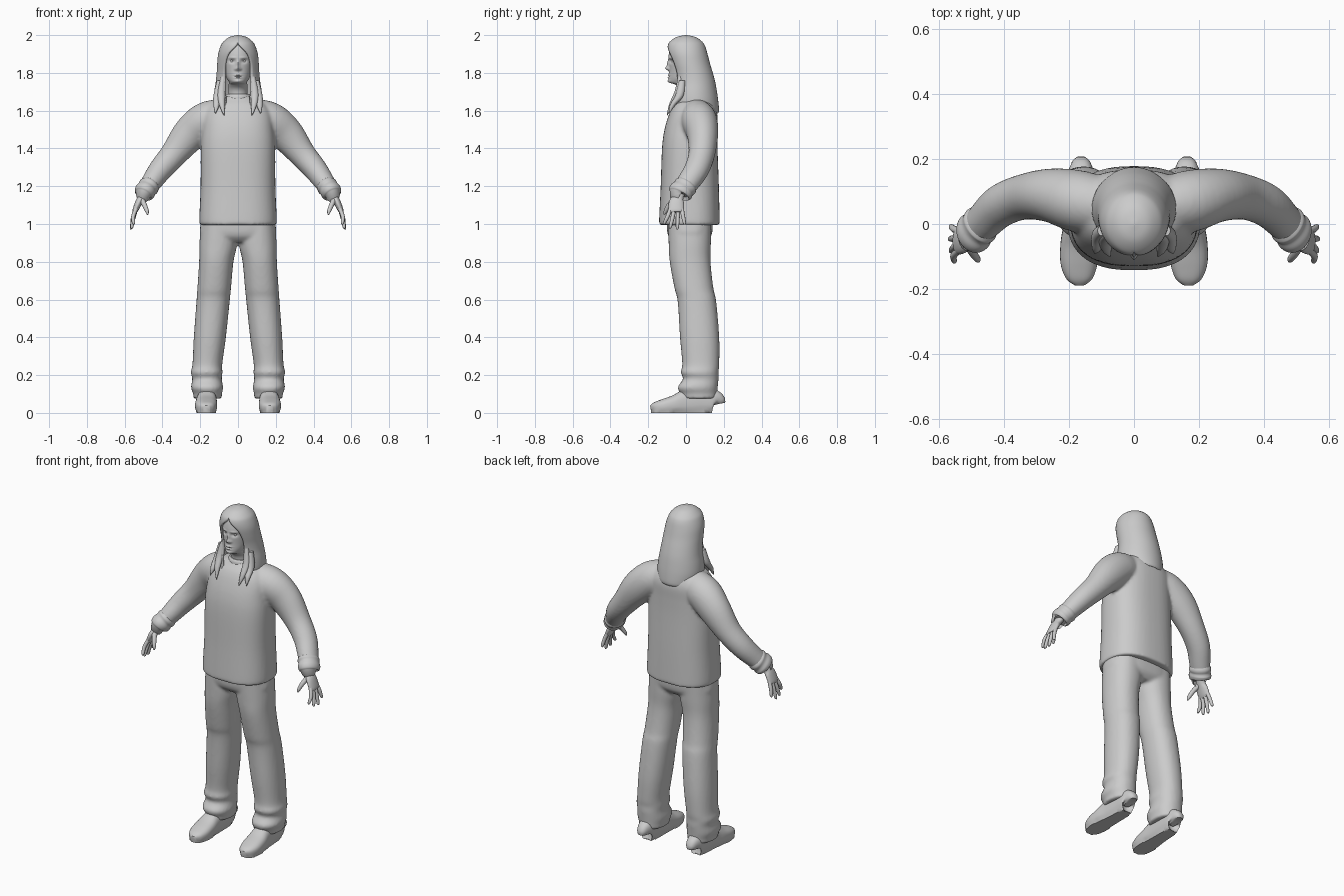
import bpy, bmesh
from math import sin, cos, pi, exp, copysign, radians
from mathutils import Vector


def smooth_rows(rows, steps):
    """Catmull-Rom interpolation through rows of equal length."""
    out = []
    for i in range(len(rows) - 1):
        a, b, c, d = (rows[max(0, min(len(rows) - 1, i + k))] for k in (-1, 0, 1, 2))
        for s in range(steps):
            t = s / steps
            out.append([0.5 * (2 * q + (r - p) * t + (2 * p - 5 * q + 4 * r - u) * t * t
                               + (3 * q - p - 3 * r + u) * t ** 3)
                        for p, q, r, u in zip(a, b, c, d)])
    return out + [list(rows[-1])]


def sweep(bm, rows, ref=None, seg=32, steps=5, power=2.0):
    """Skin superellipse rings (x, y, z, ra, rb). No ref: flat rings; ref: ra lies along ref."""
    pts = smooth_rows(rows, steps)
    rings = []
    for i, (x, y, z, ra, rb) in enumerate(pts):
        u, v = Vector((1, 0, 0)), Vector((0, 1, 0))
        if ref:
            t = (Vector(pts[min(i + 1, len(pts) - 1)][:3]) - Vector(pts[max(i - 1, 0)][:3])).normalized()
            u = (Vector(ref) - t * t.dot(Vector(ref))).normalized()
            v = t.cross(u)
        ring = []
        for k in range(seg):
            c, s = cos(2 * pi * k / seg), sin(2 * pi * k / seg)
            c, s = (copysign(abs(w) ** (2 / power), w) for w in (c, s))
            ring.append(bm.verts.new(Vector((x, y, z)) + u * (ra * c) + v * (rb * s)))
        rings.append(ring)
    for a, b in zip(rings, rings[1:]):
        for k in range(seg):
            bm.faces.new((a[k], a[(k + 1) % seg], b[(k + 1) % seg], b[k]))
    bm.faces.new(rings[0])
    bm.faces.new(rings[-1])


def finish(name, bm, mirror=False, voxel=0, thick=0):
    bmesh.ops.recalc_face_normals(bm, faces=bm.faces)
    me = bpy.data.meshes.new(name)
    bm.to_mesh(me)
    bm.free()
    ob = bpy.data.objects.new(name, me)
    bpy.context.collection.objects.link(ob)
    bpy.ops.object.select_all(action='DESELECT')
    bpy.context.view_layer.objects.active = ob
    ob.select_set(True)
    bpy.ops.object.shade_smooth_by_angle(angle=radians(50))
    if mirror:
        ob.modifiers.new("mirror", 'MIRROR')
    if thick:
        m = ob.modifiers.new("thickness", 'SOLIDIFY')
        m.thickness, m.offset = thick, -1
    if voxel:
        m = ob.modifiers.new("fuse", 'REMESH')
        m.mode, m.voxel_size, m.use_smooth_shade = 'VOXEL', voxel, True
        m = ob.modifiers.new("relax", 'SMOOTH')
        m.factor, m.iterations = 0.5, 5
    return ob


def flip(rows):
    return [(-r[0],) + tuple(r[1:]) for r in rows]


Y = (0, 1, 0)

# Sweater: torso and both sleeves fused into one skin
bm = bmesh.new()
sweep(bm, [(0, .018, .995, .203, .160), (0, .018, 1.03, .205, .160), (0, .02, 1.2, .198, .154),
           (0, .02, 1.4, .197, .147), (0, .026, 1.5, .190, .140), (0, .038, 1.58, .180, .128),
           (0, .042, 1.63, .150, .108), (0, .045, 1.66, .105, .085), (0, .04, 1.68, .065, .066)],
      seg=48, power=2.5)
sleeve = [(.07, .05, 1.575, .085, .09), (.17, .07, 1.545, .095, .1), (.255, .088, 1.475, .083, .093),
          (.34, .083, 1.37, .07, .072), (.41, .056, 1.288, .066, .063), (.46, .01, 1.218, .06, .054),
          (.488, -.02, 1.178, .054, .047)]
for path in (sleeve, flip(sleeve)):
    sweep(bm, path, ref=Y)
finish("sweater", bm, voxel=.009)

# Bunched cuffs
bm = bmesh.new()
sweep(bm, [(.462, .008, 1.215, .054, .046), (.472, -.003, 1.2, .064, .056), (.482, -.014, 1.187, .061, .053),
           (.492, -.026, 1.172, .066, .056), (.5, -.035, 1.157, .06, .05), (.501, -.036, 1.155, .045, .036)],
      ref=Y)
finish("cuff", bm, mirror=True)

# Collar band
bm = bmesh.new()
sweep(bm, [(0, .04, 1.655, .078, .078), (0, .038, 1.675, .074, .074), (0, .036, 1.688, .064, .064)])
finish("collar", bm)

# Trousers: hips and two loose legs fused
bm = bmesh.new()
sweep(bm, [(0, .02, 1.06, .185, .12), (0, .02, 1.0, .198, .122), (0, .02, .94, .2, .115),
           (0, .02, .905, .15, .085)], seg=48, power=2.6)
leg = [(.1, .02, 1.03, .095, .115), (.104, .02, .9, .1, .112), (.115, .022, .8, .091, .108),
       (.126, .042, .66, .089, .103), (.132, .058, .59, .088, .102), (.149, .072, .4, .085, .104),
       (.162, .078, .26, .079, .098), (.166, .072, .215, .084, .1), (.164, .078, .18, .078, .094),
       (.164, .062, .135, .085, .106), (.161, .068, .1, .076, .097), (.161, .07, .075, .076, .094)]
for path in (leg, flip(leg)):
    sweep(bm, path, power=2.2)
finish("trousers", bm, voxel=.009)

# Shoes: swept heel to toe, flattened on the ground
bm = bmesh.new()
sweep(bm, [(.163, .163, .045, .02, .04), (.163, .152, .06, .042, .06), (.163, .08, .066, .048, .074),
           (.165, 0, .056, .052, .068), (.168, -.06, .044, .058, .05), (.169, -.12, .033, .057, .04),
           (.167, -.165, .026, .042, .03), (.166, -.186, .022, .018, .018)],
      ref=(1, 0, 0), power=2.6)
for v in bm.verts:
    v.co.z = 0 if v.co.z < .012 else v.co.z
finish("shoe", bm, mirror=True)

# Hands: palm, four splayed fingers and a thumb
bm = bmesh.new()
sweep(bm, [(.485, -.018, 1.185, .026, .02), (.508, -.04, 1.145, .028, .02), (.525, -.05, 1.115, .04, .019),
           (.543, -.052, 1.075, .041, .015), (.548, -.052, 1.062, .034, .01)], ref=Y, seg=20)
for base, tip, x, z in ((-.082, -.114, .553, .998), (-.062, -.083, .562, .977),
                        (-.042, -.046, .565, .972), (-.022, -.008, .562, .997)):
    mid = (base + tip) / 2
    sweep(bm, [(.54, base, 1.08, .011, .011), (.555, mid, (1.08 + z) / 2, .0105, .0105),
               (x, tip, z + .008, .008, .008), (x, tip, z, .003, .003)], ref=Y, seg=12)
sweep(bm, [(.51, -.06, 1.13, .017, .015), (.495, -.09, 1.1, .013, .013),
           (.482, -.108, 1.068, .01, .01), (.478, -.115, 1.05, .004, .004)], ref=Y, seg=12)
finish("hand", bm, mirror=True)

# Head and neck, with the face pushed out of the front surface
bm = bmesh.new()
sweep(bm, [(0, .03, 1.62, .055, .055), (0, .025, 1.7, .05, .052), (0, .012, 1.735, .05, .064),
           (0, -.012, 1.75, .047, .077), (0, -.01, 1.772, .06, .081), (0, 0, 1.81, .072, .089),
           (0, 0, 1.86, .079, .091), (0, .004, 1.9, .08, .095), (0, .005, 1.95, .065, .08),
           (0, .005, 1.975, .03, .04)], seg=96, steps=10)


def bump(x, z, cx, cz, sx, sz, h):
    return h * exp(-((abs(x) - cx) / sx) ** 2 - ((z - cz) / sz) ** 2)


face = ((0, 1.824, .011, .011, .019), (0, 1.848, .009, .02, .01), (.014, 1.82, .006, .006, .006),
        (.031, 1.862, .015, .01, -.011), (.03, 1.88, .02, .006, .004), (0, 1.789, .017, .005, .007),
        (0, 1.775, .015, .005, .007), (0, 1.782, .02, .003, -.004), (0, 1.756, .016, .01, .005))
for v in bm.verts:
    if v.co.y < -.03:
        v.co.y -= sum(bump(v.co.x, v.co.z, *f) for f in face)
finish("head", bm)

# Eyes
bm = bmesh.new()
bmesh.ops.create_uvsphere(bm, u_segments=16, v_segments=10, radius=.011)
bmesh.ops.translate(bm, verts=bm.verts, vec=(.031, -.066, 1.862))
finish("eye", bm, mirror=True)

# Long hair: C-shaped rows (z, y centre, rx, ry, half angle of the face opening)
bm = bmesh.new()
rows = smooth_rows([(2.0, .0, .004, .004, 0), (1.99, 0, .045, .05, 0), (1.965, 0, .078, .086, 0),
                    (1.94, .002, .093, .1, .15), (1.9, .008, .105, .106, .52), (1.85, .02, .11, .107, .68),
                    (1.8, .034, .113, .108, .7), (1.75, .043, .118, .112, .65), (1.7, .045, .126, .119, .6),
                    (1.65, .047, .13, .124, .55), (1.6, .047, .125, .128, .55), (1.585, .047, .115, .122, .6)], 4)
N = 48
grid = []
for z, cy, rx, ry, g in rows:
    g = max(g, 0)
    angles = [g + (2 * pi - 2 * g) * k / N for k in range(N + 1)]
    grid.append([bm.verts.new((rx * sin(a), cy - ry * cos(a), z)) for a in angles])
for a, b in zip(grid, grid[1:]):
    for k in range(N):
        bm.faces.new((a[k], b[k], b[k + 1], a[k + 1]))
bm.faces.new(grid[0][:N])
bmesh.ops.remove_doubles(bm, verts=bm.verts, dist=.0003)
finish("hair", bm, thick=.014)

# Pointed locks falling on the chest
bm = bmesh.new()
for path in ([(.078, -.03, 1.78, .012, .012), (.088, -.045, 1.7, .02, .016), (.085, -.075, 1.635, .016, .014),
              (.074, -.1, 1.575, .002, .002)],
             [(.1, -.02, 1.76, .012, .016), (.112, -.035, 1.68, .018, .022), (.114, -.07, 1.63, .016, .015),
              (.12, -.09, 1.585, .002, .002)]):
    sweep(bm, path, seg=16)
finish("hair_lock", bm, mirror=True)
